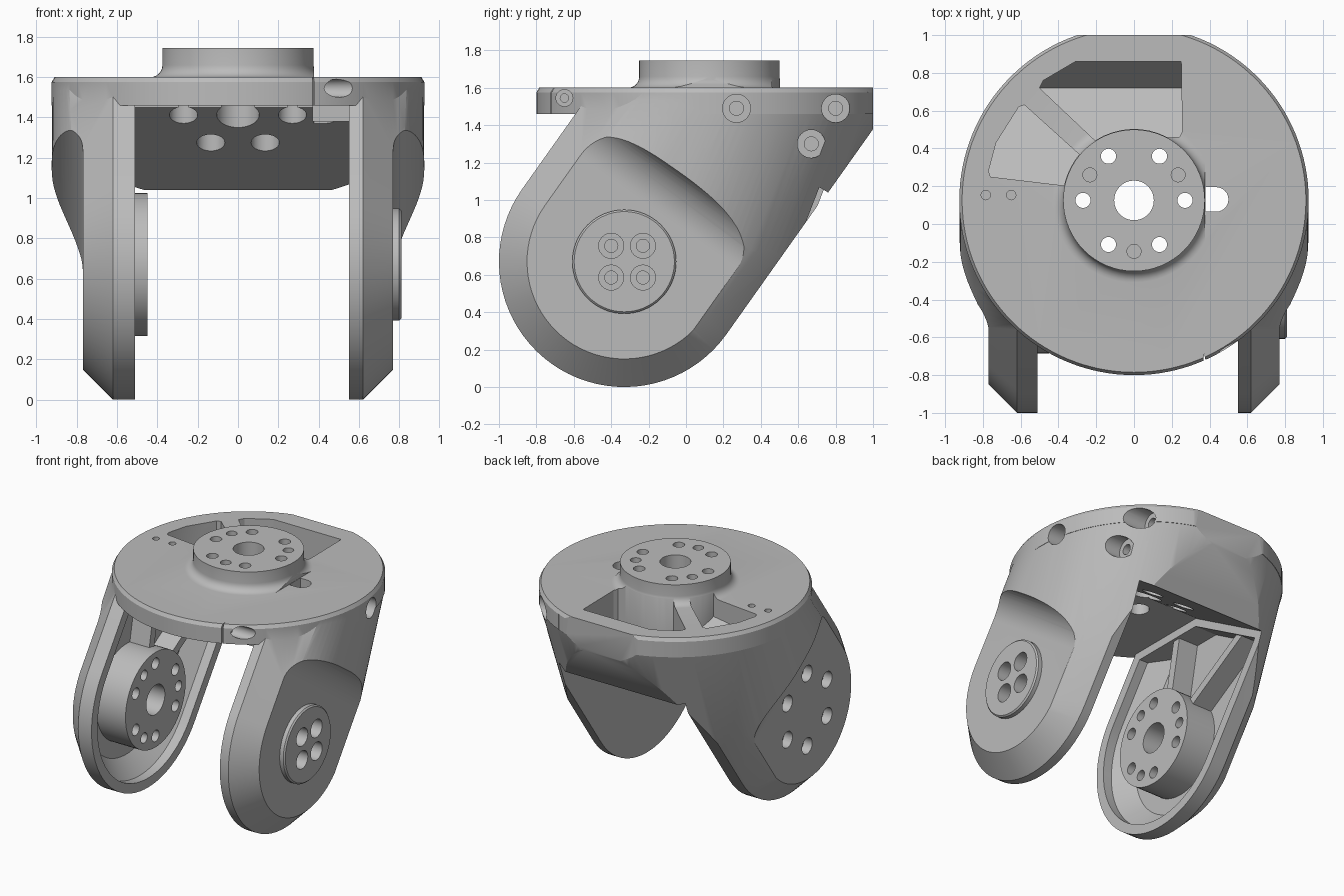
import bpy, bmesh, math
from mathutils import Vector

if "Cube" in bpy.data.objects:
    bpy.data.objects.remove(bpy.data.objects["Cube"], do_unlink=True)

grey = bpy.data.materials.new("satin_grey")
grey.use_nodes = True
COLOUR = (0.5, 0.5, 0.5, 1)
grey.diffuse_color = COLOUR
grey.node_tree.nodes["Principled BSDF"].inputs["Base Color"].default_value = COLOUR

TILT = math.atan2(1.1, 0.78)
U = Vector((0, math.cos(TILT), math.sin(TILT)))     # along the arm
V = Vector((0, math.sin(TILT), -math.cos(TILT)))    # across the arm
PIVOT = Vector((0, -0.33, 0.67))
AXIS = Vector((0, 0.125, 0))
R = 0.925
X = Vector((1, 0, 0))


def make_object(name, bm):
    bmesh.ops.recalc_face_normals(bm, faces=bm.faces)
    mesh = bpy.data.meshes.new(name)
    bm.to_mesh(mesh)
    bm.free()
    mesh.materials.append(grey)
    obj = bpy.data.objects.new(name, mesh)
    bpy.context.collection.objects.link(obj)
    return obj


def loft(name, rings):
    """Closed solid through rings of equal point count."""
    bm = bmesh.new()
    loops = [[bm.verts.new(p) for p in ring] for ring in rings]
    n = len(loops[0])
    for a, b in zip(loops, loops[1:]):
        for i in range(n):
            j = (i + 1) % n
            bm.faces.new((a[i], a[j], b[j], b[i]))
    bm.faces.new(loops[0][::-1])
    bm.faces.new(loops[-1])
    return make_object(name, bm)


def hull(name, points):
    bm = bmesh.new()
    for p in points:
        bm.verts.new(p)
    bmesh.ops.convex_hull(bm, input=bm.verts)
    loose = [v for v in bm.verts if not v.link_faces]
    bmesh.ops.delete(bm, geom=loose, context="VERTS")
    return make_object(name, bm)


def prism_x(name, yz, a, b):
    return loft(name, [[(x, y, z) for y, z in yz] for x in (a, b)])


def prism_z(name, xy, a, b):
    return loft(name, [[(x, y, z) for x, y in xy] for z in (a, b)])


def lathe(name, centre, axis, profile, n=32):
    """Turned solid; profile is (radius, position along axis 'x' or 'z')."""
    rings = []
    for r, h in profile:
        ring = []
        for i in range(n):
            t = math.tau * i / n
            c, s = r * math.cos(t), r * math.sin(t)
            ring.append((h, centre.y + c, centre.z + s) if axis == "x"
                        else (centre.x + c, centre.y + s, h))
        rings.append(ring)
    return loft(name, rings)


def rod(centre, axis, r, a, b, n=24):
    return lathe("cutter", centre, axis, [(r, a), (r, b)], n)


def boolean(obj, op, *tools):
    for tool in tools:
        mod = obj.modifiers.new("bool", "BOOLEAN")
        mod.operation, mod.object, mod.solver = op, tool, "EXACT"
        mesh = bpy.data.meshes.new_from_object(
            obj.evaluated_get(bpy.context.evaluated_depsgraph_get()))
        obj.modifiers.clear()
        obj.data = mesh
        bpy.data.objects.remove(tool, do_unlink=True)
    return obj


def stadium(x, r):
    arc = [math.pi * i / 40 for i in range(41)]
    ring = [PIVOT + V * r * math.cos(t) - U * r * math.sin(t) for t in arc]
    ring = [PIVOT + V * r + U * 2] + ring + [PIVOT - V * r + U * 2]
    return [p + X * x for p in ring]


def bolt_circle(centre, axis, start, radius=0.27, count=6):
    for i in range(count):
        t = start + math.tau * i / count
        c, s = radius * math.cos(t), radius * math.sin(t)
        yield centre + (Vector((0, c, s)) if axis == "x" else Vector((c, s, 0)))


# Chamfered arms joined by a wedge bridge
body = prism_x("fork_body", [(0.06, 1.45), (0.76, 1.04), (1.2, 1.66),
                             (1.2, 1.75), (0.06, 1.75)], -0.6, 0.6)
for side, inner in ((-1, 0.51), (1, 0.55)):
    arm = loft("arm", [stadium(side * x, r) for x, r in
                       ((inner, 0.67), (0.62, 0.67), (0.97, 0.32))])
    boolean(body, "UNION", arm)
boolean(body, "UNION", prism_x("clamp_pad", [(-0.5, 1.38), (0.2, 1.38), (0.2, 1.5),
                                             (-0.5, 1.5)], 0.37, 0.6))

# Round shell trimming the arms, upright at the plate and tilted below
shell = []
for i in range(128):
    t = math.tau * i / 128
    c, s = math.cos(t), math.sin(t)
    shell += [AXIS + Vector(((R - 0.003) * c, (R - 0.003) * s, z)) for z in (1.46, 1.55)]
    if -0.7 < s * R < 0.84:
        shell += [PIVOT + X * R * c + V * R * s + U * u for u in (-1.2, 0.44)]
boolean(body, "INTERSECT", hull("shell", shell))

# Round top plate with a fine chamfer and a flat back
boolean(body, "UNION", lathe("top_plate", AXIS, "z",
                             [(R, 1.46), (R, 1.575), (R - 0.015, 1.6)], 128))
boolean(body, "DIFFERENCE", prism_z("cutter", [(-2, 1), (2, 1), (2, 2), (-2, 2)], -1, 3))

# Flat outer faces that sweep up into the round body
sweep = [(-2, 1.0), (-2, 0.77)]
for i in range(15):
    t = math.radians(85.4) * i / 14
    sweep.append((0.33 + 0.25 * math.sin(t), 0.77 + 0.25 * (1 - math.cos(t))))
for side in (-1, 1):
    boolean(body, "DIFFERENCE", loft("cutter", [
        [PIVOT + U * u + V * v + X * side * x for u, x in sweep] for v in (-1.5, 1.5)]))

# Hollow inside the right arm
cavity = loft("cavity", [stadium(-x, r) for x, r in ((0.4, 0.6), (0.58, 0.6), (0.69, 0.47))])
boolean(cavity, "DIFFERENCE", prism_x("cutter", [(-1.5, 1.4), (0.04, 1.4), (1.2, 0.72),
                                                 (2, 0.7), (2, 3), (-1.5, 3)], -1, 0))
boolean(body, "DIFFERENCE", cavity)

# Ribs from the arm hub up to the bridge
for lean, reach in ((-0.42, 0.85), (0.42, 0.98)):
    d = U * math.cos(lean) + V * math.sin(lean)
    w = d.cross(X) * 0.03
    ends = [PIVOT + d * 0.25, PIVOT + d * reach]
    boolean(body, "UNION", loft("rib", [[ends[0] - w + X * x, ends[0] + w + X * x,
                                         ends[1] + w + X * x, ends[1] - w + X * x]
                                        for x in (-0.72, -0.53)]))

# Arm hub inside the right arm
boolean(body, "UNION", rod(PIVOT, "x", 0.355, -0.73, -0.45, 64))
boolean(body, "DIFFERENCE", rod(PIVOT, "x", 0.11, -0.68, -0.4, 32))
for p in bolt_circle(PIVOT, "x", math.pi / 2):
    boolean(body, "DIFFERENCE", rod(p, "x", 0.042, -1, -0.4))
    boolean(body, "DIFFERENCE", rod(p, "x", 0.06, -1, -0.7))
for p in bolt_circle(PIVOT, "x", 0, count=3):
    boolean(body, "DIFFERENCE", rod(p, "x", 0.038, -0.55, -0.4))

# Top hub with filleted foot, trimmed flat at the split
fillet = [(0.435 - 0.06 * math.sin(t), 1.66 - 0.06 * math.cos(t))
          for t in [math.pi / 2 * i / 6 for i in range(7)]]
hub = lathe("top_hub", AXIS, "z", [(0.435, 1.5)] + fillet + [(0.375, 1.745)], 64)
boolean(hub, "DIFFERENCE", prism_z("cutter", [(0.376, -1), (1, -1), (1, 1), (0.376, 1)], 1, 2))
boolean(body, "UNION", hub)

# Pockets beside the top hub, with floors parallel to the underside
def hub_arc(a, b):
    return [(AXIS.x + 0.378 * math.cos(t), AXIS.y + 0.378 * math.sin(t))
            for t in [math.radians(a + (b - a) * i / 8) for i in range(9)]]

rear_pocket = [(-0.5, 0.72), (-0.48, 0.76), (-0.31, 0.86), (0.25, 0.86), (0.255, 0.49), (0.24, 0.46)]
side_pocket = [(-0.76, 0.25), (-0.77, 0.28), (-0.73, 0.43), (-0.61, 0.62), (-0.58, 0.63)]
for outline in (rear_pocket + hub_arc(62, 123), side_pocket + hub_arc(140, 168)):
    pocket = prism_z("pocket", outline, 0.9, 1.9)
    boolean(pocket, "INTERSECT", prism_x("limit", [(-0.2, 2), (-0.2, 1.7), (0.72, 1.16),
                                                   (0.87, 1.37), (0.87, 2)], -1, 1))
    boolean(body, "DIFFERENCE", pocket)

# Top hub bore and bolt holes, counterbored from below
boolean(body, "DIFFERENCE", rod(AXIS, "z", 0.105, 0.9, 2, 32))
for p in bolt_circle(AXIS, "z", 0):
    boolean(body, "DIFFERENCE", rod(p, "z", 0.04, 0.9, 2))
    boolean(body, "DIFFERENCE", rod(p, "z", 0.07, 0.9, 1.6))
for p in bolt_circle(AXIS, "z", math.pi / 6, count=3):
    boolean(body, "DIFFERENCE", rod(p, "z", 0.037, 1.6, 2))

# Slot, locating pins and split notch in the plate
slot = [(0.378, 0.065), (0.378, 0.195)] + [
    (0.435 + 0.065 * math.sin(t), 0.13 + 0.065 * math.cos(t))
    for t in [math.pi * i / 12 for i in range(13)]]
boolean(body, "DIFFERENCE", prism_z("cutter", slot, 0.9, 1.7))
for x in (-0.785, -0.65):
    boolean(body, "DIFFERENCE", rod(Vector((x, 0.153, 0)), "z", 0.025, 1.52, 1.7, 12))
for y, tip in ((-0.82, -0.68), (1.02, 0.97)):
    boolean(body, "DIFFERENCE", prism_z("cutter", [(0.365, y), (0.4, y), (0.37, tip)], 1.3, 1.7))

# Counterbored clamp screws on the left side
for y, z, r in ((0.27, 1.49, 0.075), (0.8, 1.49, 0.075), (0.67, 1.3, 0.075), (-0.65, 1.545, 0.045)):
    face = math.sqrt(R * R - (y - AXIS.y) ** 2)
    p = Vector((0, y, z))
    boolean(body, "DIFFERENCE", rod(p, "x", r, face - 0.12, 1.2))
    boolean(body, "DIFFERENCE", rod(p, "x", r / 2, face - 0.22, 1.2))

# Pivot disc on the left arm with four counterbored holes
disc = lathe("pivot_disc", PIVOT, "x", [(0.278, 0.74), (0.278, 0.8), (0.268, 0.81)], 64)
for p in bolt_circle(PIVOT + Vector((0, 0.015, 0)), "x", math.pi / 4, 0.12, 4):
    for part in (body, disc):
        boolean(part, "DIFFERENCE", rod(p, "x", 0.067, 0.71, 1))
        boolean(part, "DIFFERENCE", rod(p, "x", 0.035, 0.62, 1))

for obj in (body, disc):
    bpy.ops.object.select_all(action="DESELECT")
    obj.select_set(True)
    bpy.context.view_layer.objects.active = obj
    bpy.ops.object.shade_smooth_by_angle(angle=math.radians(25))
